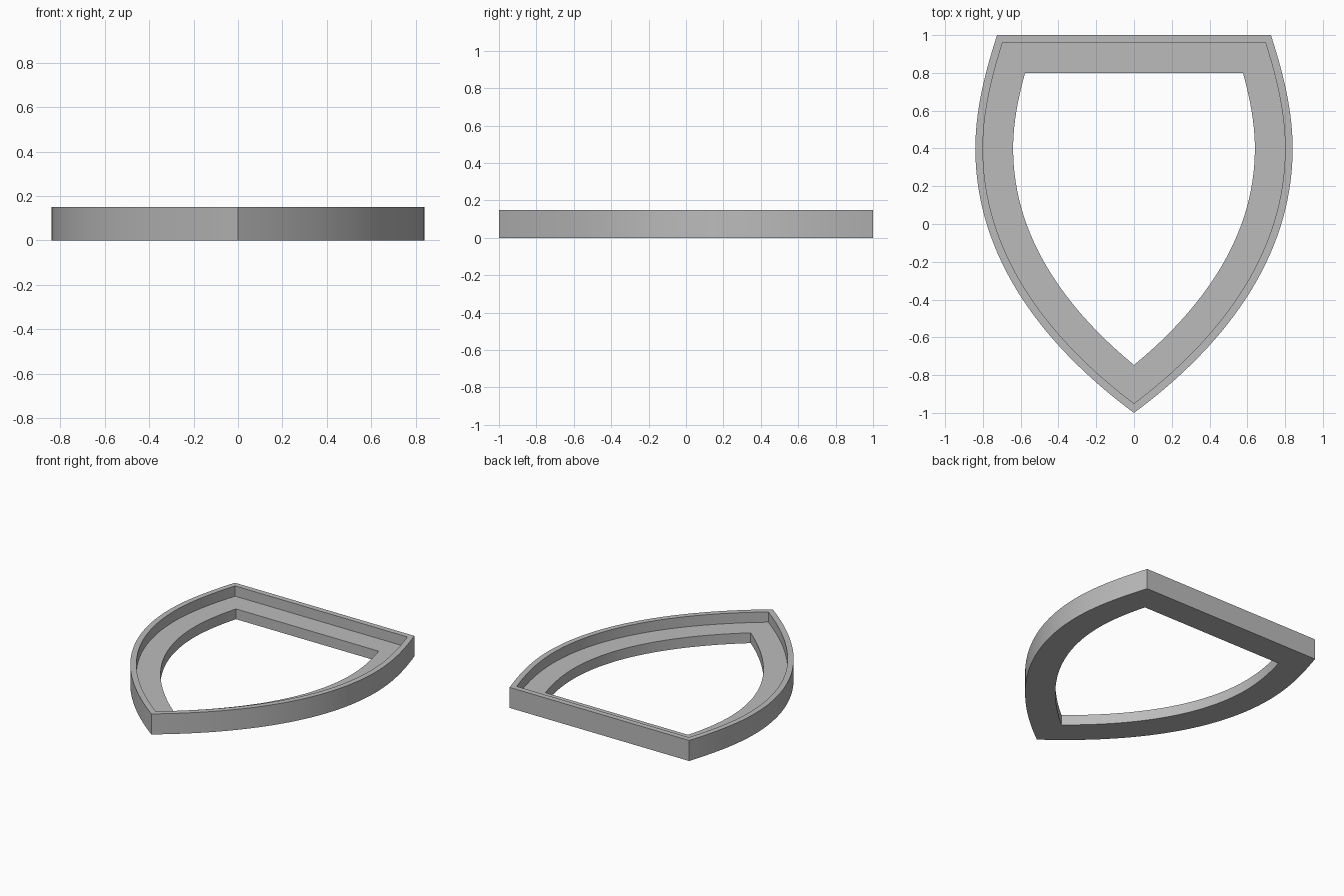
import bpy, bmesh
from mathutils import Vector
from mathutils.geometry import interpolate_bezier

HEIGHT, LEDGE = 0.15, 0.075
RIM_WIDTH, FRAME_WIDTH = 0.04, 0.20

cube = bpy.data.objects.get("Cube")
if cube:
    bpy.data.objects.remove(cube, do_unlink=True)

grey = bpy.data.materials.new("plain grey")
grey.use_nodes = True
colour = (0.5, 0.5, 0.5, 1)
grey.diffuse_color = colour
grey.node_tree.nodes["Principled BSDF"].inputs["Base Color"].default_value = colour


def bezier(points, steps):
    return [p.to_2d() for p in interpolate_bezier(*[Vector((*p, 0)) for p in points], steps)]


def inset(loop, distance):
    """Mitred inward offset of a clockwise outline."""
    result = []
    for i, p in enumerate(loop):
        a = (p - loop[i - 1]).normalized()
        b = (loop[(i + 1) % len(loop)] - p).normalized()
        na, nb = Vector((a.y, -a.x)), Vector((b.y, -b.x))
        result.append(p + (na + nb) * distance / (1 + na.dot(nb)))
    return result


# Shield outline: right half from the top corner to the tip, then mirrored
shoulder = bezier([(0.725, 1), (0.79, 0.8), (0.84, 0.6), (0.84, 0.4)], 14)
flank = bezier([(0.84, 0.4), (0.84, -0.16), (0.5, -0.63), (0, -1)], 32)
half = shoulder + flank[1:]
outer = half + [Vector((-p.x, p.y)) for p in reversed(half[:-1])]
rim = inset(outer, RIM_WIDTH)
opening = inset(outer, FRAME_WIDTH)

# Stepped cross-section: outer wall, rim top, rim inside, ledge, opening wall, base
section = [(outer, 0), (outer, HEIGHT), (rim, HEIGHT),
           (rim, LEDGE), (opening, LEDGE), (opening, 0)]
bm = bmesh.new()
rings = [[bm.verts.new((p.x, p.y, z)) for p in loop] for loop, z in section]
for k, ring in enumerate(rings):
    following = rings[(k + 1) % len(rings)]
    for i in range(len(ring)):
        j = (i + 1) % len(ring)
        bm.faces.new((ring[i], ring[j], following[j], following[i]))
bmesh.ops.recalc_face_normals(bm, faces=bm.faces)

mesh = bpy.data.meshes.new("shield_frame")
bm.to_mesh(mesh)
bm.free()
mesh.materials.append(grey)
frame = bpy.data.objects.new("shield_frame", mesh)
bpy.context.collection.objects.link(frame)

# Smooth curved walls, crisp corners
bpy.ops.object.select_all(action="DESELECT")
frame.select_set(True)
bpy.context.view_layer.objects.active = frame
bpy.ops.object.shade_smooth_by_angle(angle=0.5)
